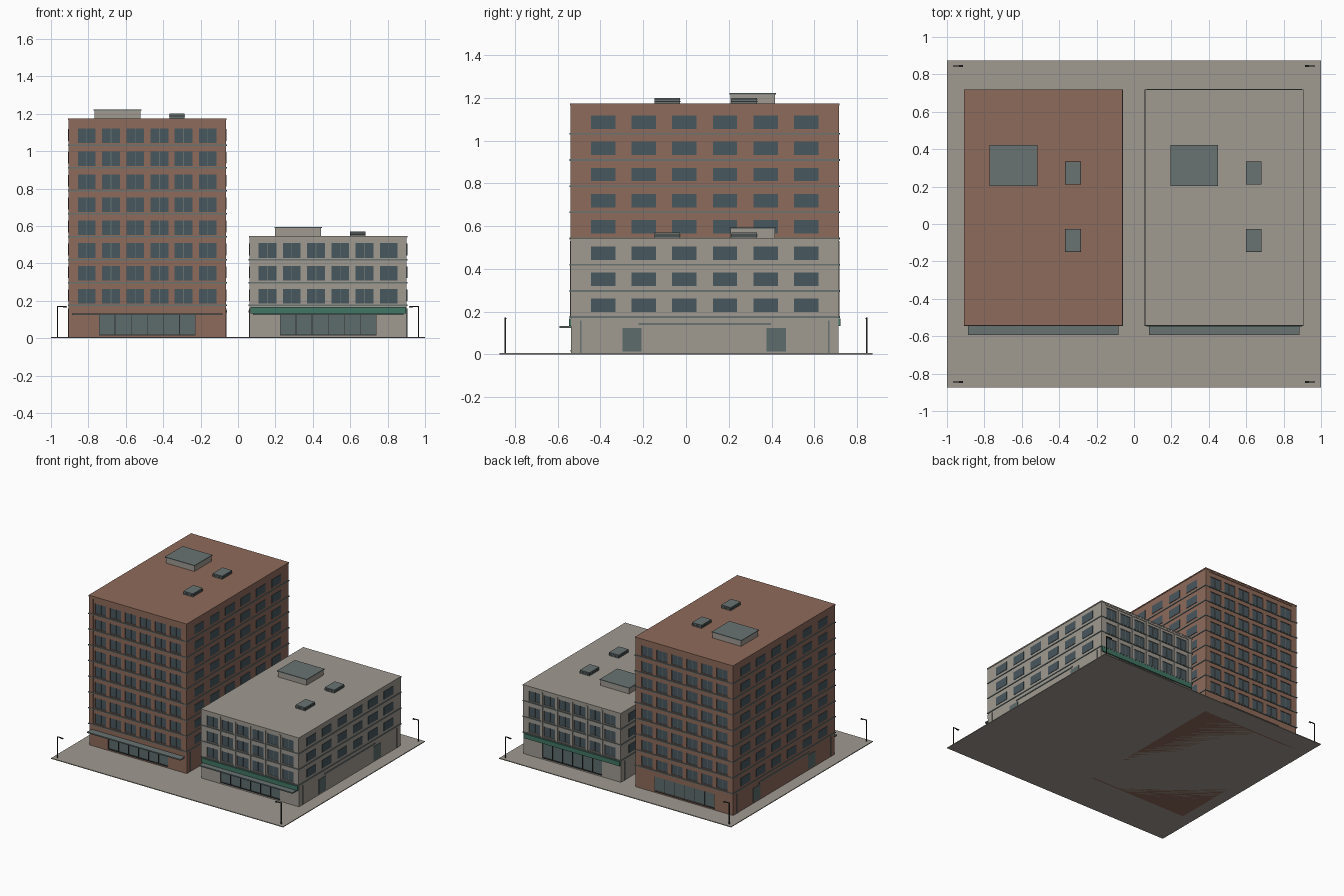
import bpy, bmesh

cube = bpy.data.objects.get("Cube")
if cube:
    bpy.data.objects.remove(cube, do_unlink=True)


def material(name, rgb):
    m = bpy.data.materials.new(name)
    m.use_nodes = True
    m.diffuse_color = (*rgb, 1)
    bsdf = next(n for n in m.node_tree.nodes if n.type == 'BSDF_PRINCIPLED')
    bsdf.inputs["Base Color"].default_value = (*rgb, 1)
    return m


BRICK = material("brick", (0.27, 0.145, 0.103))
CONCRETE = material("concrete", (0.35, 0.32, 0.28))
GLASS = material("window glass", (0.064, 0.095, 0.112))
METAL = material("grey metal", (0.14, 0.175, 0.17))
SHOP = material("shop glass", (0.11, 0.15, 0.15))
GREEN = material("green sign", (0.055, 0.18, 0.13))
DARK = material("dark metal", (0.03, 0.03, 0.03))


def part(name, mat, boxes, origin=(0, 0)):
    """One object from boxes given as (x0, x1, y0, y1, z0, z1)."""
    bm = bmesh.new()
    for x0, x1, y0, y1, z0, z1 in boxes:
        verts = bmesh.ops.create_cube(bm, size=1)["verts"]
        bmesh.ops.scale(bm, verts=verts, vec=(abs(x1 - x0), abs(y1 - y0), z1 - z0))
        bmesh.ops.translate(bm, verts=verts,
                            vec=((x0 + x1) / 2, (y0 + y1) / 2, (z0 + z1) / 2))
    mesh = bpy.data.meshes.new(name)
    bm.to_mesh(mesh)
    bm.free()
    mesh.materials.append(mat)
    obj = bpy.data.objects.new(name, mesh)
    obj.location = (*origin, 0)
    bpy.context.collection.objects.link(obj)
    return obj


HALF_X, CORE_Y, FACE_Y = 0.42, 0.616, 0.625
STOREY, BASE, BAY = 0.1225, 0.175, 0.1295
BAYS = [(i - 2.5) * BAY for i in range(6)]
PIERS = [(i - 2) * BAY for i in range(5)]
SIDE_BAYS = [(i - 2.5) * 0.19 for i in range(6)]
WIN, SHOP_X = 0.0475, 0.258


def building(name, cx, floors, top, wall, sign):
    origin = (cx, 0.0875)
    levels = [BASE + k * STOREY for k in range(floors)]

    def add(label, mat, boxes):
        part(f"{name}_{label}", mat, boxes, origin)

    add("core", wall, [(-HALF_X, HALF_X, -CORE_Y, CORE_Y, 0, top)])

    facade, glass, mullions, shop, shop_bars, fins = [], [], [], [], [], []
    for f in (-1, 1):
        y0, y1 = f * (CORE_Y - 0.004), f * FACE_Y
        # piers between the windows and at the corners
        for x in PIERS:
            w = BAY / 2 - WIN
            facade.append((x - w, x + w, y0, y1, BASE, top))
            fins.append((x - 0.005, x + 0.005, y0, f * (FACE_Y + 0.006), BASE, top - 0.015))
        edge = BAYS[-1] + WIN
        for s in (-1, 1):
            facade.append((s * edge, s * HALF_X, y0, y1, BASE, top))
            facade.append((s * 0.385, s * HALF_X, y0, f * (FACE_Y + 0.004), BASE, top))
            facade.append((s * SHOP_X, s * HALF_X, y0, y1, 0, BASE))
        # spandrels, parapet and shop surround
        facade.append((-HALF_X, HALF_X, y0, f * (FACE_Y + 0.004), top - 0.02, top))
        facade.append((-SHOP_X, SHOP_X, y0, y1, 0, 0.02))
        facade.append((-SHOP_X, SHOP_X, y0, y1, 0.13, BASE))
        for k, z in enumerate(levels):
            facade.append((-edge, edge, y0, y1, z, z + 0.01))
            end = levels[k + 1] if k + 1 < floors else top
            facade.append((-edge, edge, y0, y1, z + 0.088, end))
            for x in BAYS:
                yg = f * (CORE_Y + 0.003)
                glass.append((x - WIN, x + WIN, y0, yg, z + 0.01, z + 0.088))
                mullions.append((x - 0.002, x + 0.002, y0, f * (CORE_Y + 0.006),
                                 z + 0.01, z + 0.088))
        # shop glazing
        shop.append((-SHOP_X, SHOP_X, y0, f * (CORE_Y + 0.003), 0.02, 0.13))
        for i in range(7):
            x = (i - 3) * SHOP_X / 3
            shop_bars.append((x - 0.002, x + 0.002, y0, f * (CORE_Y + 0.007), 0.02, 0.13))
        shop_bars.append((-SHOP_X, SHOP_X, y0, f * (FACE_Y + 0.002), 0.014, 0.02))
    add("facade", wall, facade)
    add("windows", GLASS, glass)
    add("window_mullions", METAL, mullions)
    add("shop_glass", SHOP, shop)
    add("shop_bars", DARK, shop_bars)
    if sign:
        add("fins", wall, fins)
        add("sign_bands", GREEN, [(-0.415, 0.415, f * FACE_Y, f * (FACE_Y + 0.01), 0.133, 0.168)
                                  for f in (-1, 1)])

    # side walls: windows, doors, ledge strip and downpipes
    side_glass, doors, strips, pipes = [], [], [], []
    for s in (-1, 1):
        x0, x1 = s * (HALF_X - 0.01), s * (HALF_X + 0.003)
        for z in levels:
            for y in SIDE_BAYS:
                side_glass.append((x0, x1, y - 0.057, y + 0.057, z + 0.023, z + 0.086))
        for y in (-0.34, 0.335):
            doors.append((x0, x1, y - 0.045, y + 0.045, 0.015, 0.125))
        strips.append((x0, s * (HALF_X + 0.005), -0.31, 0.31, 0.137, 0.147))
        for y in (-0.58, 0.58):
            pipes.append((x0, s * (HALF_X + 0.004), y - 0.003, y + 0.003, 0.005, 0.16))
    add("side_windows", GLASS, side_glass)
    add("side_doors", SHOP, doors)
    add("side_ledges", METAL, strips)
    add("downpipes", METAL, pipes)

    # floor bands, coping and front canopy
    add("floor_bands", METAL, [(-0.425, 0.425, -0.632, 0.632, z - 0.004, z + 0.004)
                               for z in levels])
    add("coping", wall, [(-0.423, 0.423, -0.631, 0.631, top - 0.008, top + 0.001)])
    add("canopy", METAL, [(-0.402, 0.402, -0.68, -FACE_Y, 0.124, 0.133)])

    # rooftop room and cooling units
    add("roof_room", CONCRETE, [(-0.283, -0.037, 0.12, 0.33, top, top + 0.045)])
    add("roof_room_cap", METAL, [(-0.288, -0.032, 0.116, 0.334, top + 0.043, top + 0.05)])
    units, slots = [], []
    for y in (-0.175, 0.185):
        units.append((0.118, 0.2, y - 0.06, y + 0.06, top, top + 0.026))
        for z in (0.008, 0.016):
            slots.append((0.117, 0.201, y - 0.061, y + 0.061, top + z, top + z + 0.003))
    add("cooling_units", METAL, units)
    add("cooling_slots", DARK, slots)


building("tower", -0.485, 8, 1.174, BRICK, False)
building("low_block", 0.482, 3, 0.545, CONCRETE, True)

# paved base
part("pavement", CONCRETE, [(-1, 1, -0.873, 0.873, 0, 0.006)])

# street lamps at the corners
lamps = []
for sx in (-1, 1):
    for y in (-0.845, 0.845):
        x = sx * 0.965
        lamps.append((x - 0.003, x + 0.003, y - 0.003, y + 0.003, 0, 0.172))
        lamps.append((x, sx * 0.917, y - 0.003, y + 0.003, 0.168, 0.173))
        lamps.append((sx * 0.935, sx * 0.915, y - 0.005, y + 0.005, 0.165, 0.17))
part("street_lamps", DARK, lamps)
